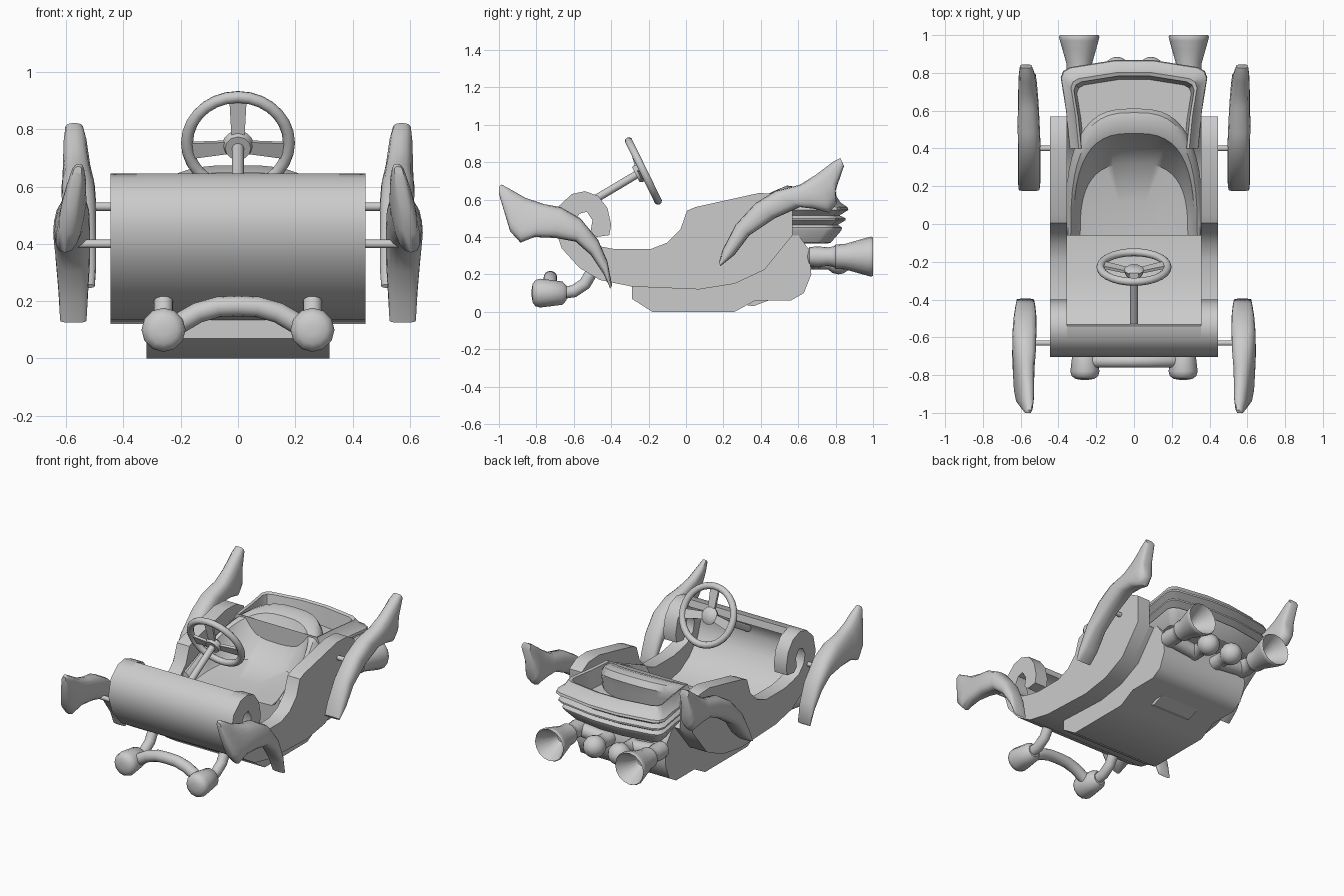
import bpy, bmesh, math
from mathutils import Vector

cube = bpy.data.objects.get("Cube")
if cube:
    bpy.data.objects.remove(cube, do_unlink=True)

grey = bpy.data.materials.new("plain grey")
grey.use_nodes = True
grey.diffuse_color = (0.6, 0.6, 0.6, 1)
grey.node_tree.nodes["Principled BSDF"].inputs["Base Color"].default_value = (0.6, 0.6, 0.6, 1)


def finish(name, bm, smooth=40):
    """Turn a bmesh into a shaded, coloured object."""
    bmesh.ops.recalc_face_normals(bm, faces=bm.faces)
    mesh = bpy.data.meshes.new(name)
    bm.to_mesh(mesh)
    bm.free()
    mesh.materials.append(grey)
    obj = bpy.data.objects.new(name, mesh)
    bpy.context.collection.objects.link(obj)
    if smooth:
        bpy.ops.object.select_all(action='DESELECT')
        obj.select_set(True)
        bpy.context.view_layer.objects.active = obj
        bpy.ops.object.shade_smooth_by_angle(angle=math.radians(smooth))
    return obj


def extrude(name, profile, x0, x1, smooth=0):
    """Side profile of (y, z) points pulled along x."""
    bm = bmesh.new()
    near = [bm.verts.new((x0, y, z)) for y, z in profile]
    far = [bm.verts.new((x1, y, z)) for y, z in profile]
    n = len(profile)
    caps = [bm.faces.new(near), bm.faces.new(far)]
    for i in range(n):
        j = (i + 1) % n
        bm.faces.new((near[i], near[j], far[j], far[i]))
    bm.normal_update()
    bmesh.ops.triangulate(bm, faces=caps)
    return finish(name, bm, smooth)


def loft(name, rings, smooth=40, closed=True, join_ends=False):
    """Skin a row of point rings and cap both ends."""
    bm = bmesh.new()
    rows = [[bm.verts.new(p) for p in ring] for ring in rings]
    n = len(rows[0])
    pairs = list(zip(rows, rows[1:]))
    if join_ends:
        pairs.append((rows[-1], rows[0]))
    for a, b in pairs:
        for i in range(n if closed else n - 1):
            j = (i + 1) % n
            bm.faces.new((a[i], a[j], b[j], b[i]))
    if not join_ends:
        caps = [bm.faces.new(rows[0]), bm.faces.new(rows[-1])]
        if not closed:
            caps.append(bm.faces.new([r[0] for r in rows] + [r[-1] for r in reversed(rows)]))
        bm.normal_update()
        bmesh.ops.triangulate(bm, faces=caps)
    return finish(name, bm, smooth)


def sweep(name, path, radii, ref, axis=None, sides=16):
    """Round tube along a path; a fixed axis makes it a lathe."""
    path = [Vector(p) for p in path]
    rings = []
    for i, p in enumerate(path):
        t = axis or path[min(i + 1, len(path) - 1)] - path[max(i - 1, 0)]
        u = Vector(t).cross(Vector(ref)).normalized()
        v = u.cross(Vector(t)).normalized()
        r = radii[i] if isinstance(radii, (list, tuple)) else radii
        angles = [2 * math.pi * k / sides for k in range(sides)]
        rings.append([p + r * (math.cos(a) * u + math.sin(a) * v) for a in angles])
    return loft(name, rings)


def power(value, exponent):
    return math.copysign(abs(value) ** exponent, value)


def lathe_y(name, x, z, profile, sides=16):
    """Turned part along y from (y, radius) pairs."""
    return sweep(name, [(x, y, z) for y, r in profile], [r for y, r in profile],
                 (1, 0, 0), (0, 1, 0), sides)


X = (1, 0, 0)
Y = (0, 1, 0)
SIDES = (("left", 1), ("right", -1))

# Outer body line from the rear, under the floor and up the rolled front
underline = [(0.57, 0.41), (0.42, 0.225), (0.26, 0.15), (0.07, 0.12), (-0.29, 0.135),
             (-0.46, 0.17), (-0.57, 0.235), (-0.665, 0.34), (-0.705, 0.46),
             (-0.68, 0.565), (-0.61, 0.63), (-0.54, 0.645)]
# Curl of the scroll, then the top edge of the side panel
scroll = [(-0.47, 0.62), (-0.42, 0.555), (-0.4, 0.465), (-0.41, 0.41), (-0.48, 0.4),
          (-0.51, 0.43), (-0.5, 0.49), (-0.53, 0.535), (-0.57, 0.525), (-0.595, 0.48),
          (-0.58, 0.42), (-0.53, 0.37), (-0.46, 0.35)]
top_edge = [(-0.38, 0.335), (-0.19, 0.335), (-0.1, 0.37), (-0.03, 0.44), (0.005, 0.54),
            (0.05, 0.56), (0.39, 0.635), (0.5, 0.63), (0.57, 0.59)]
for side, s in SIDES:
    extrude(side + "_side_panel", underline + scroll + top_edge, s * 0.355, s * 0.445, 45)

# Curved floor and front sheet between the panels
inner = []
for i, (y, z) in enumerate(underline):
    a, b = underline[max(i - 1, 0)], underline[min(i + 1, len(underline) - 1)]
    ty, tz = b[0] - a[0], b[1] - a[1]
    size = math.hypot(ty, tz)
    inner.append((y + 0.045 * tz / size, z - 0.045 * ty / size))
extrude("floor_and_front_sheet", underline + inner[::-1], -0.355, 0.355, 45)

# Lower hull
extrude("lower_hull", [(-0.29, 0.15), (-0.29, 0.07), (-0.18, 0), (0.26, 0), (0.37, 0.06),
                       (0.56, 0.06), (0.63, 0.1), (0.67, 0.2), (0.66, 0.33), (0.6, 0.41),
                       (0.5, 0.4), (0.4, 0.24), (0.26, 0.16), (0.07, 0.13)], -0.32, 0.32, 50)
extrude("hull_plate", [(0.33, 0.035), (0.36, 0.03), (0.44, 0.06), (0.4, 0.1)], -0.14, 0.14)

# Seat: nested U-shaped loops of (half width, back y, front z, back z)
FRONT = -0.06
levels = [(0.355, 0.56, 0.19, 0.3), (0.365, 0.6, 0.34, 0.58), (0.365, 0.612, 0.38, 0.63),
          (0.35, 0.59, 0.4, 0.668), (0.335, 0.54, 0.4, 0.675), (0.32, 0.48, 0.385, 0.65),
          (0.31, 0.42, 0.365, 0.53), (0.285, 0.32, 0.35, 0.4), (0.15, 0.12, 0.345, 0.355)]
rings = []
for w, back, z0, z1 in levels:
    ring = []
    for k in range(25):
        a = math.pi * k / 24
        lift = math.sin(a) ** 0.7
        ring.append((w * power(math.cos(a), 0.7), FRONT + (back - FRONT) * lift,
                     z0 + (z1 - z0) * lift))
    rings.append(ring)
loft("seat", rings, closed=False)

# Rear tray with stacked flared rims, levels of (scale, z)
half = [(0.34, 0.4), (0.36, 0.6), (0.388, 0.775), (0.375, 0.81), (0.34, 0.83), (0.1, 0.868)]
plan = half + [(-x, y) for x, y in reversed(half)]
rims = [(0.76, 0.365), (0.8, 0.37), (0.92, 0.435), (0.93, 0.45), (0.88, 0.465),
        (0.97, 0.49), (0.97, 0.5), (0.9, 0.515), (1, 0.545), (0.99, 0.56),
        (0.91, 0.585), (0.86, 0.622), (0.82, 0.615), (0.78, 0.5)]
loft("rear_tray", [[(x * k, 0.4 + (y - 0.4) * k, z) for x, y in plan] for k, z in rims], 30)

# Exhaust horns and engine knobs
horn = [(0.65, 0.03), (0.66, 0.05), (0.7, 0.055), (0.76, 0.05), (0.79, 0.055), (0.8, 0.065),
        (0.85, 0.068), (0.92, 0.088), (0.97, 0.102), (0.99, 0.107), (1, 0.102),
        (0.97, 0.085), (0.87, 0.03)]
for side, s in SIDES:
    lathe_y(side + "_exhaust_horn", s * 0.29, 0.295, horn)
    knob = [(0.6, 0.045), (0.72, 0.045)]
    knob += [(0.815 - 0.07 * math.cos(a), 0.07 * math.sin(a))
             for a in (0.7, 1.1, 1.57, 2, 2.4, 2.8, 3.1)]
    lathe_y(side + "_engine_knob", s * 0.09, 0.27, knob)
    sweep(side + "_engine_pipe", [(s * 0.1, 0.69, 0.27), (s * 0.29, 0.69, 0.29)], 0.045, Y)

# Front lamps and their brackets
lamp = [(-0.825, 0.02), (-0.82, 0.05), (-0.805, 0.07), (-0.78, 0.077), (-0.72, 0.07),
        (-0.66, 0.062), (-0.64, 0.04)]
for side, s in SIDES:
    x = s * 0.26
    lathe_y(side + "_lamp", x, 0.1, lamp, 12)
    sweep(side + "_lamp_bracket", [(x, -0.67, 0.1), (x, -0.6, 0.11), (x, -0.54, 0.15),
                                   (x, -0.5, 0.22)], 0.033, X)

# Arched bumper bar between the lamps
arch = [(0.26, 0.09), (0.2, 0.125), (0.14, 0.16), (0.07, 0.18)]
arch = arch + [(0, 0.183)] + [(-x, z) for x, z in reversed(arch)]
sweep("bumper_bar", [(x, -0.725, z) for x, z in arch], 0.036, Y)

# Steering wheel on a tilted axis
centre = Vector((0, -0.228, 0.753))
axis = Vector((0, 0.9, 0.44)).normalized()
across, up = Vector(X), Vector((0, -0.44, 0.9)).normalized()
rings = []
for k in range(28):
    a = 2 * math.pi * k / 28
    out = across * math.cos(a) + up * math.sin(a)
    rings.append([centre + out * (0.178 + 0.021 * math.cos(b)) + axis * 0.021 * math.sin(b)
                  for b in (2 * math.pi * m / 10 for m in range(10))])
loft("steering_wheel_rim", rings, join_ends=True)
hub = centre - axis * 0.025
sweep("steering_hub", [hub - axis * 0.02, hub + axis * 0.01, hub + axis * 0.025],
      [0.045, 0.055, 0.035], X, axis, 12)
sweep("steering_column", [(0, -0.64, 0.51), hub], 0.021, X)
for k, angle in enumerate((90, 190, 350)):
    a = math.radians(angle)
    out = across * math.cos(a) + up * math.sin(a)
    flat = axis.cross(out)
    loft("steering_spoke_%d" % k,
         [[c + flat * w * i + axis * 0.008 * j for i, j in ((1, 1), (-1, 1), (-1, -1), (1, -1))]
          for c, w in ((hub + out * 0.02, 0.022), (centre + out * 0.17, 0.03))], 0)

# Wings: stations of (upper y, z, lower y, z, upper x, lower x, half thickness)
front_wing = [(-0.395, 0.14, -0.405, 0.125, 0.575, 0.575, 0.046),
              (-0.42, 0.27, -0.44, 0.2, 0.575, 0.575, 0.052),
              (-0.47, 0.385, -0.51, 0.305, 0.575, 0.578, 0.06),
              (-0.565, 0.5, -0.59, 0.375, 0.575, 0.585, 0.064),
              (-0.67, 0.56, -0.7, 0.395, 0.57, 0.595, 0.06),
              (-0.755, 0.575, -0.81, 0.4, 0.568, 0.6, 0.052),
              (-0.86, 0.61, -0.885, 0.37, 0.56, 0.605, 0.045),
              (-0.93, 0.65, -0.94, 0.43, 0.555, 0.6, 0.038),
              (-0.985, 0.68, -0.97, 0.53, 0.555, 0.58, 0.026),
              (-1, 0.67, -1, 0.63, 0.558, 0.565, 0.015)]
rear_wing = [(0.175, 0.26, 0.185, 0.245, 0.555, 0.555, 0.055),
             (0.195, 0.33, 0.26, 0.305, 0.555, 0.555, 0.06),
             (0.265, 0.465, 0.34, 0.41, 0.555, 0.555, 0.06),
             (0.37, 0.58, 0.475, 0.5, 0.555, 0.555, 0.06),
             (0.475, 0.645, 0.61, 0.56, 0.558, 0.558, 0.058),
             (0.61, 0.68, 0.69, 0.55, 0.56, 0.56, 0.054),
             (0.69, 0.73, 0.765, 0.53, 0.565, 0.56, 0.05),
             (0.75, 0.775, 0.805, 0.575, 0.568, 0.562, 0.046),
             (0.79, 0.805, 0.8, 0.65, 0.57, 0.565, 0.042),
             (0.825, 0.822, 0.845, 0.78, 0.572, 0.572, 0.032)]
for end, stations, axle_y, axle_z in (("front", front_wing, -0.63, 0.4),
                                      ("rear", rear_wing, 0.4, 0.53)):
    for side, s in SIDES:
        rings = []
        for uy, uz, ly, lz, ux, lx, thick in stations:
            upper, lower = Vector((s * ux, uy, uz)), Vector((s * lx, ly, lz))
            mid, reach = (upper + lower) / 2, (upper - lower) / 2
            rings.append([mid + reach * power(math.cos(a), 0.75)
                          + Vector(X) * thick * power(math.sin(a), 0.75)
                          for a in (2 * math.pi * m / 16 for m in range(16))])
        loft("%s_%s_wing" % (end, side), rings, 50)
        sweep("%s_%s_axle" % (end, side), [(s * 0.4, axle_y, axle_z), (s * 0.57, axle_y, axle_z)],
              0.015, Y, sides=10)
